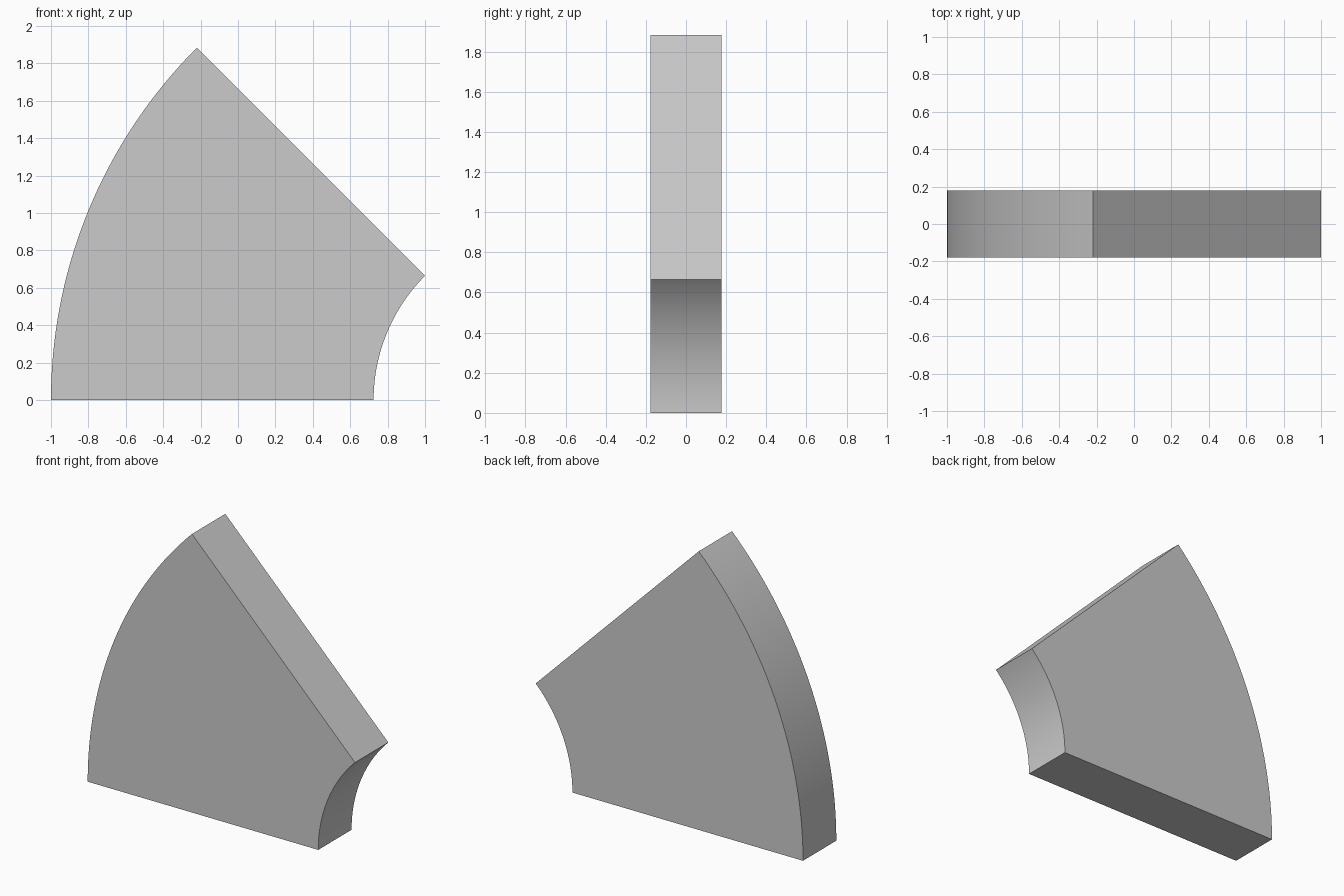
import bpy, bmesh
from math import cos, sin, pi, radians

if "Cube" in bpy.data.objects:
    bpy.data.objects.remove(bpy.data.objects["Cube"])

CX, R_OUT, R_IN = 1.664, 2.664, 0.939   # arc centre on z = 0, and radii
HALF, STEPS = 0.178, 48                 # half thickness, arc segments


def arc(radius):
    angles = [pi / 4 * i / STEPS for i in range(STEPS + 1)]
    return [(CX - radius * cos(a), -HALF, radius * sin(a)) for a in angles]


# 45 degree ring sector: outer arc up, inner arc back down, extruded along y
bm = bmesh.new()
profile = arc(R_OUT) + arc(R_IN)[::-1]
face = bm.faces.new([bm.verts.new(p) for p in profile])
result = bmesh.ops.extrude_face_region(bm, geom=[face])
moved = [v for v in result["geom"] if isinstance(v, bmesh.types.BMVert)]
bmesh.ops.translate(bm, verts=moved, vec=(0, 2 * HALF, 0))
bmesh.ops.recalc_face_normals(bm, faces=bm.faces)

mesh = bpy.data.meshes.new("ring_sector")
bm.to_mesh(mesh)
bm.free()
sector = bpy.data.objects.new("ring_sector", mesh)
bpy.context.collection.objects.link(sector)

# Smooth arcs, sharp edges elsewhere
bpy.context.view_layer.objects.active = sector
sector.select_set(True)
bpy.ops.object.shade_smooth_by_angle(angle=radians(30))
